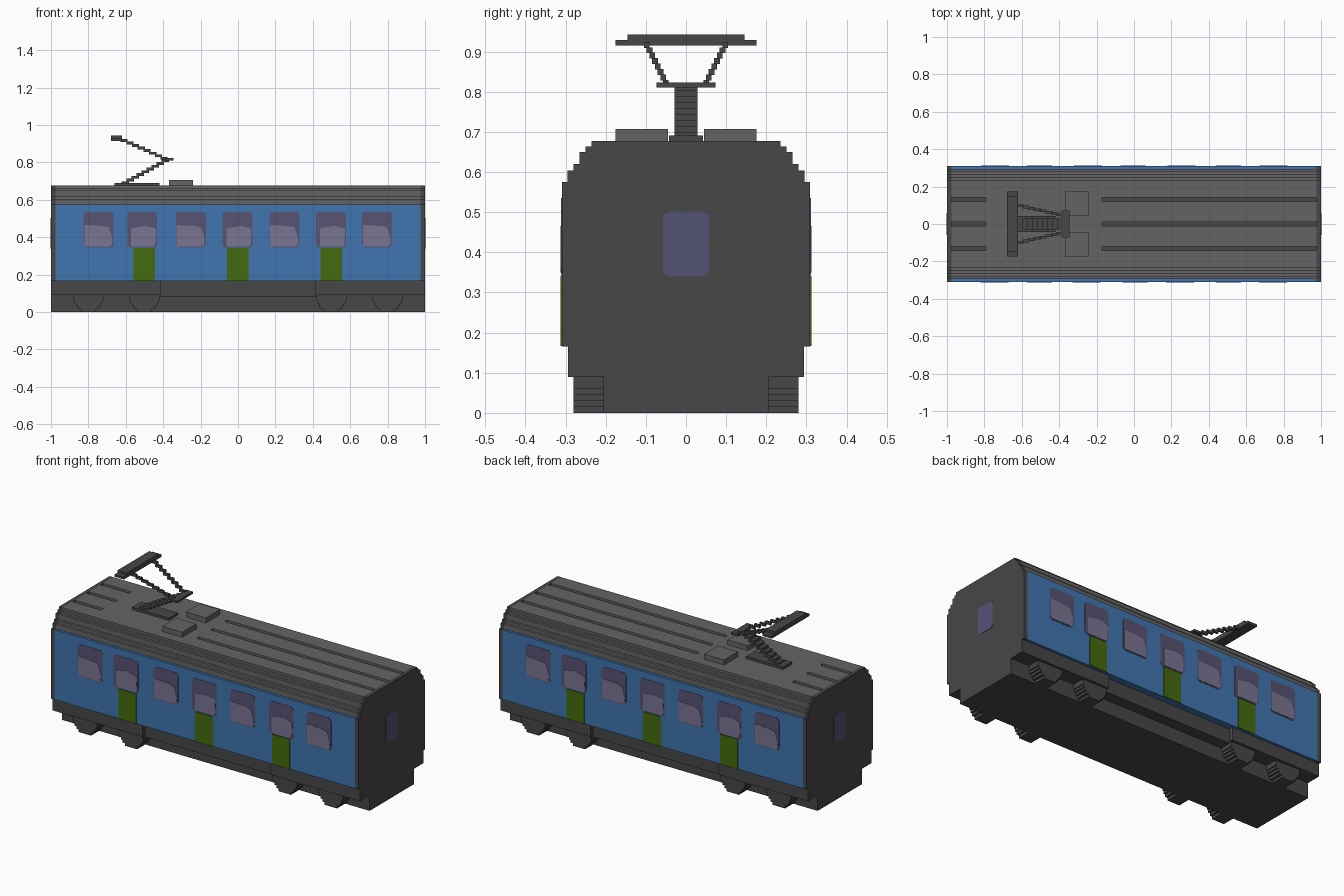
import bpy, bmesh, math
from mathutils import Matrix

if "Cube" in bpy.data.objects:
    bpy.data.objects.remove(bpy.data.objects["Cube"], do_unlink=True)

V = 0.0147  # size of one stair step


def material(name, rgb):
    lin = [((c / 255 + 0.055) / 1.055) ** 2.4 for c in rgb] + [1]
    m = bpy.data.materials.new(name)
    m.use_nodes = True
    m.diffuse_color = lin
    m.node_tree.nodes["Principled BSDF"].inputs["Base Color"].default_value = lin
    return m


DARK = material("dark grey", (71, 71, 71))
GREY = material("roof grey", (100, 100, 100))
BLUE = material("body blue", (64, 117, 175))
GREEN = material("door green", (67, 108, 14))
GLASS = material("window glass", (88, 84, 116))
SHINE = material("window shine", (122, 117, 146))
END_GLASS = material("end window glass", (84, 82, 116))


def finish(bm, name, mat):
    bmesh.ops.recalc_face_normals(bm, faces=bm.faces)
    me = bpy.data.meshes.new(name)
    bm.to_mesh(me)
    bm.free()
    me.materials.append(mat)
    ob = bpy.data.objects.new(name, me)
    bpy.context.collection.objects.link(ob)
    return ob


def boxes(name, mat, ranges):
    """One object made of boxes given as (x0, x1, y0, y1, z0, z1)."""
    bm = bmesh.new()
    for x0, x1, y0, y1, z0, z1 in ranges:
        mtx = Matrix.Translation(((x0 + x1) / 2, (y0 + y1) / 2, (z0 + z1) / 2))
        mtx = mtx @ Matrix.Diagonal((x1 - x0, y1 - y0, z1 - z0, 1))
        bmesh.ops.create_cube(bm, size=1, matrix=mtx)
    return finish(bm, name, mat)


def prism(name, mat, outline, start, depth):
    """Extrude a flat outline of 3D points along one axis vector."""
    bm = bmesh.new()
    face = bm.faces.new([bm.verts.new([a + b for a, b in zip(p, start)]) for p in outline])
    new = bmesh.ops.extrude_face_region(bm, geom=[face])["geom"]
    bmesh.ops.translate(bm, vec=depth, verts=[v for v in new if isinstance(v, bmesh.types.BMVert)])
    return finish(bm, name, mat)


def rounded(w, h, r):
    """Rounded rectangle centred on the origin."""
    pts = []
    for q, (sx, sy) in enumerate(((1, 1), (-1, 1), (-1, -1), (1, -1))):
        for k in range(4):
            a = (q + k / 3) * math.pi / 2
            pts.append((sx * (w / 2 - r) + r * math.cos(a), sy * (h / 2 - r) + r * math.sin(a)))
    return pts


def step_profile(steps):
    """Mirrored stair outline in y and z from (half width, bottom, top)."""
    right = [(0, w, z) for w, z0, z1 in steps for z in (z0, z1)]
    return right + [(0, -y, z) for _, y, z in reversed(right)]


# Shell: stepped roof, blue sides and dark end walls
roof_steps = [(0.295, 0.575, 0.604), (0.28, 0.604, 0.62),
              (0.265, 0.62, 0.65)]
top_steps = [(0.25, 0.65, 0.663), (0.235, 0.663, 0.677)]
side = [(0.309, 0.165, 0.575)]
skirt = [(0.205, 0, 0.09), (0.294, 0.09, 0.165)]
END = 0.977
prism("roof_shell", GREY, step_profile(roof_steps), (-END, 0, 0), (2 * END, 0, 0))
prism("body_sides", BLUE, step_profile(side), (-END, 0, 0), (2 * END, 0, 0))
for s, label in ((1, "left"), (-1, "right")):
    prism(label + "_end_wall", DARK, step_profile(skirt + side + roof_steps + top_steps),
          (s * END, 0, 0), (s * (1 - END), 0, 0))

# Roof top: panels separated by narrow dark grooves
G = 0.011
boxes("roof_groove_floor", DARK, [(-END, END, -0.15, 0.15, 0.649, 0.652)])
panels = []
for x0, x1 in ((-END, -0.79), (-0.17, END)):
    for s in (-1, 1):
        a, b = sorted((s * G, s * (0.13 - G)))
        panels.append((x0, x1, a, b, 0.65, 0.677))
        for w, z0, z1 in top_steps:
            a, b = sorted((s * (0.13 + G), s * w))
            panels.append((x0, x1, a, b, z0, z1))
panels += [(-0.79, -0.17, -w, w, z0, z1) for w, z0, z1 in top_steps]
boxes("roof_panels", GREY, panels)
boxes("roof_boxes", GREY, [(-0.37, -0.24, -0.175, -0.045, 0.677, 0.707),
                           (-0.37, -0.24, 0.045, 0.175, 0.677, 0.707)])

# Underframe: central tub, wide skirts at the ends, recessed skirt between
boxes("underframe", DARK, [(-END, END, -0.205, 0.205, 0, 0.165),
                           (-END, -0.415, -0.294, 0.294, 0.09, 0.165),
                           (0.415, END, -0.294, 0.294, 0.09, 0.165),
                           (-0.415, 0.415, -0.27, 0.27, 0.08, 0.165)])

# Stepped wheels
wheel_steps = (0.04, 0.055, 0.066, 0.074, 0.08, 0.08)
for s, label in ((-1, "front"), (1, "back")):
    y0, y1 = sorted((s * 0.2, s * 0.28))
    for n, cx in enumerate((-0.8, -0.5, 0.5, 0.8)):
        boxes(f"{label}_wheel_{n + 1}", DARK,
              [(cx - w, cx + w, y0, y1, i * 0.015, (i + 1) * 0.015 + 0.001)
               for i, w in enumerate(wheel_steps)])

# Windows and doors on both long sides; the back is the front turned around
window_x = (-0.745, -0.512, -0.252, -0.002, 0.248, 0.498, 0.743)
for turn, label in ((0, "front"), (math.pi, "back")):
    parts = []
    for n, cx in enumerate(window_x):
        pane = [(x, 0, z) for x, z in rounded(0.16, 0.19, 0.018)]
        parts.append(prism(f"{label}_window_{n + 1}", GLASS, pane,
                           (cx, -0.309, 0.44), (0, -0.002, 0)))
        left = -0.06 if n % 2 else -0.076
        shine = [(left, -0.09), (0.06, -0.09), (0.07, -0.08), (0.074, 0.0 if n % 2 else -0.05),
                 (0.055, 0.012), (0.02, 0.02), (left, 0.025 if n % 2 == 0 else 0.008)]
        parts.append(prism(f"{label}_window_shine_{n + 1}", SHINE, [(x, 0, z) for x, z in shine],
                           (cx, -0.31, 0.44), (0, -0.003, 0)))
    for n, cx in enumerate((-0.502, -0.002, 0.498)):
        parts.append(boxes(f"{label}_door_{n + 1}", GREEN,
                           [(cx - 0.057, cx + 0.057, -0.313, -0.308, 0.166, 0.342)]))
    for ob in parts:
        ob.data.transform(Matrix.Rotation(turn, 4, "Z"))

# End windows
for s, label in ((1, "left"), (-1, "right")):
    prism(label + "_end_window", END_GLASS, [(0, y, z) for y, z in rounded(0.115, 0.162, 0.018)],
          (s * 0.997, 0, 0.421), (s * 0.005, 0, 0))

# Current collector: base, stair-stepped arms, knee bar and contact head
boxes("collector_base", DARK, [(-0.66, -0.42, -0.042, 0.042, 0.677, 0.691)])
lower = []
for i in range(9):
    x = -0.622 + i * 0.0265
    lower.append((x, x + 0.04, -0.029, 0.029, 0.684 + i * V, 0.684 + (i + 1) * V))
boxes("collector_lower_arm", DARK, lower)
boxes("collector_knee_bar", DARK, [(-0.388, -0.345, -0.073, 0.073, 0.81, 0.823)])
upper = []
for i in range(8):
    x, y, z = -0.38 - i * 0.0305, 0.05 + i * 0.0068, 0.815 + i * 0.0135
    for s in (-1, 1):
        a, b = sorted((s * (y - 0.007), s * (y + 0.007)))
        upper.append((x - 0.034, x + 0.004, a, b, z, z + V))
boxes("collector_upper_arms", DARK, upper)
boxes("collector_head", DARK, [(-0.68, -0.62, -0.175, 0.175, 0.915, 0.929),
                               (-0.68, -0.62, -0.146, 0.146, 0.928, 0.943)])
